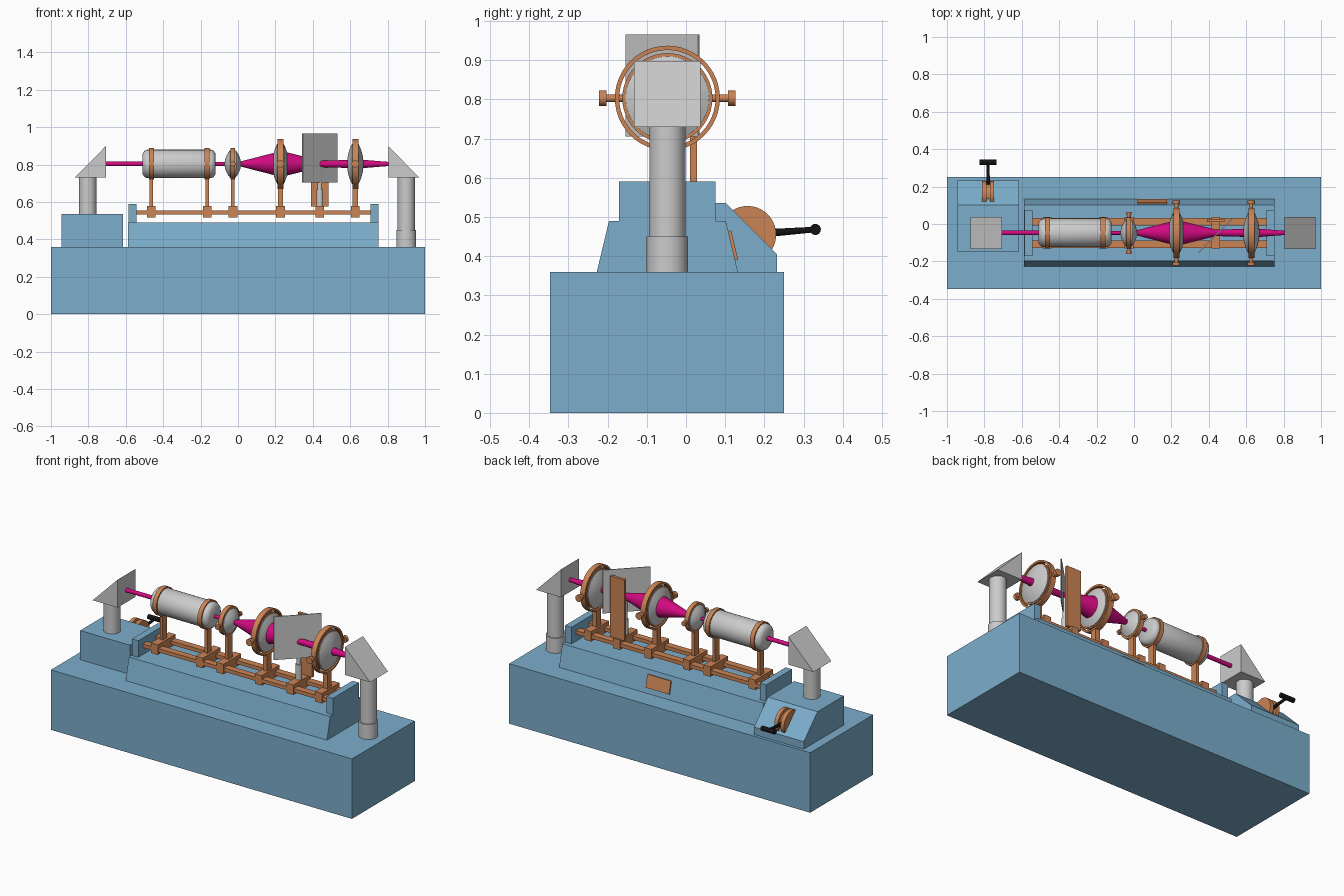
import bpy, bmesh, math
from mathutils import Vector, Matrix

if "Cube" in bpy.data.objects:
    bpy.data.objects.remove(bpy.data.objects["Cube"])

AY, AZ = -0.0475, 0.803          # optical axis


def material(name, rgb):
    m = bpy.data.materials.new(name)
    m.diffuse_color = (*rgb, 1)
    m.use_nodes = True
    m.node_tree.nodes["Principled BSDF"].inputs["Base Color"].default_value = m.diffuse_color
    return m


BLUE = material("blue_paint", (0.2, 0.42, 0.6))
BRASS = material("copper", (0.6, 0.23, 0.09))
PINK = material("beam_pink", (0.65, 0.003, 0.22))
BLACK = material("black", (0.006, 0.006, 0.006))


def finish(name, bm, mat=None, smooth=False):
    bmesh.ops.recalc_face_normals(bm, faces=bm.faces)
    me = bpy.data.meshes.new(name)
    bm.to_mesh(me)
    bm.free()
    ob = bpy.data.objects.new(name, me)
    bpy.context.collection.objects.link(ob)
    if mat:
        me.materials.append(mat)
    if smooth:
        bpy.ops.object.select_all(action='DESELECT')
        ob.select_set(True)
        bpy.context.view_layer.objects.active = ob
        bpy.ops.object.shade_smooth_by_angle(angle=math.radians(35))
    return ob


def box(name, x, y, z, mat=None):
    """Box from (min, max) ranges."""
    bm = bmesh.new()
    bmesh.ops.create_cube(bm, size=1)
    for v in bm.verts:
        v.co = [r[0] + (c + 0.5) * (r[1] - r[0]) for r, c in zip((x, y, z), v.co)]
    return finish(name, bm, mat)


def rod(name, a, b, r1, r2=None, mat=None):
    """Cylinder or cone between two points."""
    a, b = Vector(a), Vector(b)
    bm = bmesh.new()
    rot = (b - a).to_track_quat('Z', 'Y').to_matrix().to_4x4()
    bmesh.ops.create_cone(bm, cap_ends=True, segments=40, radius1=r1,
                          radius2=r1 if r2 is None else r2, depth=(b - a).length,
                          matrix=Matrix.Translation((a + b) / 2) @ rot)
    return finish(name, bm, mat, True)


def prism(name, pts, axis, lo, hi, mat=None):
    """Extrude a side profile along x (points y,z) or along y (points x,z)."""
    bm = bmesh.new()
    vs = [bm.verts.new((lo, p, q) if axis == 'x' else (p, lo, q)) for p, q in pts]
    f = bm.faces.new(vs)
    ext = bmesh.ops.extrude_face_region(bm, geom=[f])['geom']
    d = (hi - lo, 0, 0) if axis == 'x' else (0, hi - lo, 0)
    bmesh.ops.translate(bm, vec=d, verts=[g for g in ext if isinstance(g, bmesh.types.BMVert)])
    return finish(name, bm, mat)


def lathe(name, cx, prof, mat=None, closed=False, n=48):
    """Spin (x offset, radius) points around the optical axis."""
    bm = bmesh.new()
    vs = [bm.verts.new((cx + x, AY, AZ + r)) for x, r in prof]
    edges = [bm.edges.new(p) for p in zip(vs, vs[1:])]
    if closed:
        edges.append(bm.edges.new((vs[-1], vs[0])))
    bmesh.ops.spin(bm, geom=vs + edges, cent=(cx, AY, AZ), axis=(1, 0, 0),
                   angle=math.tau, steps=n)
    bmesh.ops.remove_doubles(bm, verts=bm.verts, dist=1e-5)
    return finish(name, bm, mat, True)


def ring(name, cx, outer, inner, half):
    lathe(name, cx, [(-half, outer), (half, outer), (half, inner), (-half, inner)], BRASS, True)


def lens(name, cx, r, mid, edge):
    half = [(edge + (mid - edge) * (1 - (i / 8) ** 2), r * i / 8) for i in range(9)]
    lathe(name, cx, [(-x, q) for x, q in half] + half[::-1])


def post(name, cx, top, w):
    box(name, (cx - w / 2, cx + w / 2), (AY - 0.02, AY + 0.02), (0.57, top), BRASS)


# Base, bench and end stops
box("base", (-1, 1), (-0.347, 0.25), (0, 0.36), BLUE)
prism("bench", [(AY - 0.18, 0.36), (AY + 0.18, 0.36), (AY + 0.149, 0.49), (AY - 0.149, 0.49)],
      'x', -0.587, 0.75, BLUE)
for side, x in (("left", (-0.585, -0.543)), ("right", (0.708, 0.75))):
    box(side + "_end_stop", x, (AY - 0.123, AY + 0.123), (0.49, 0.59), BLUE)

# Control block with sloped panel
prism("control_block", [(-0.148, 0.36), (0.232, 0.36), (0.232, 0.405), (0.102, 0.535), (-0.148, 0.535)],
      'x', -0.945, -0.615, BLUE)

# Lever quadrant and handle
for i, (x0, x1, r) in enumerate(((-0.812, -0.789, 0.073), (-0.789, -0.771, 0.055), (-0.771, -0.748, 0.073))):
    rod(f"quadrant_disc_{i}", (x0, 0.157, 0.455), (x1, 0.157, 0.455), r, mat=BRASS)
rod("lever_arm", (-0.78, 0.17, 0.456), (-0.78, 0.33, 0.468), 0.011, 0.007, BLACK)
rod("lever_grip", (-0.825, 0.33, 0.468), (-0.735, 0.33, 0.468), 0.014, mat=BLACK)

# Plate on the sloped back of the bench
plate = box("back_plate", (-0.078, 0.078), (-0.004, 0.005), (-0.038, 0.038), BRASS)
plate.location = (0.098, 0.119, 0.428)
plate.rotation_euler.x = math.atan2(0.031, 0.13)

# Rails and carriages
for side, y in (("front", AY - 0.06), ("back", AY + 0.06)):
    box(side + "_rail", (-0.545, 0.71), (y - 0.02, y + 0.02), (0.532, 0.554), BRASS)
for i, x in enumerate((-0.463, -0.165, -0.027, 0.227, 0.437, 0.627)):
    box(f"carriage_{i}", (x - 0.023, x + 0.023), (AY - 0.084, AY + 0.084), (0.517, 0.577), BRASS)

# Laser tube and its clamps
lathe("tube", -0.315, [(-0.195, 0), (-0.195, 0.055), (-0.185, 0.07), (-0.172, 0.076),
                       (0.172, 0.076), (0.185, 0.07), (0.195, 0.055), (0.195, 0)])
for i, x in enumerate((-0.463, -0.165)):
    ring(f"tube_clamp_{i}", x, 0.084, 0.07, 0.013)
    post(f"tube_post_{i}", x, AZ - 0.072, 0.018)

# Small lens with single ring
lens("small_lens", -0.028, 0.072, 0.044, 0.016)
ring("small_lens_ring", -0.028, 0.084, 0.07, 0.013)
post("small_lens_post", -0.028, AZ - 0.073, 0.02)
for s in (-1, 1):
    rod("small_lens_pin", (-0.028, AY + s * 0.075, AZ), (-0.028, AY + s * 0.1, AZ), 0.008, mat=BRASS)
    rod("small_lens_knob", (-0.028, AY + s * 0.098, AZ), (-0.028, AY + s * 0.112, AZ), 0.014, mat=BRASS)

# Large lenses in gimbal rings
for i, x in enumerate((0.227, 0.627)):
    lens(f"large_lens_{i}", x, 0.107, 0.044, 0.018)
    ring(f"inner_ring_{i}", x, 0.115, 0.105, 0.014)
    ring(f"outer_ring_{i}", x, 0.134, 0.123, 0.016)
    post(f"large_lens_post_{i}", x, AZ - 0.127, 0.028)
    for s in (-1, 1):
        rod("gimbal_pin", (x, AY + s * 0.112, AZ), (x, AY + s * 0.16, AZ), 0.01, mat=BRASS)
        rod("gimbal_knob", (x, AY + s * 0.155, AZ), (x, AY + s * 0.174, AZ), 0.02, mat=BRASS)

# Diagonal plate, its stand and the slab behind
mirror = box("diagonal_plate", (-0.131, 0.131), (-0.0025, 0.0025), (-0.13, 0.13))
mirror.location = (0.4375, -0.06, 0.835)
mirror.rotation_euler.z = math.radians(45)
rod("plate_stand", (0.4375, AY, 0.575), (0.4375, AY, 0.667), 0.018)
rod("plate_stem", (0.4375, AY, 0.66), (0.4375, AY, 0.8), 0.012)
box("back_slab", (0.39, 0.485), (0.01, 0.028), (0.575, 0.94), BRASS)

# Turning prisms on columns
for side, s, x, z0 in (("left", -1, -0.803, 0.5), ("right", 1, 0.9, 0.36)):
    near = s * (0.707 if s < 0 else 0.804)
    far = near + s * 0.166
    prism(side + "_prism", [(near, 0.73), (far, 0.73), (near, 0.898)], 'y', AY - 0.085, AY + 0.085)
    rod(side + "_column", (x, AY, z0), (x, AY, 0.731), 0.046)
rod("right_column_foot", (0.9, AY, 0.36), (0.9, AY, 0.45), 0.053)

# Light beam, segment by segment
for i, (x0, r0, x1, r1) in enumerate((
        (-0.71, 0.012, -0.505, 0.012), (-0.125, 0.01, -0.06, 0.01), (0.0, 0.01, 0.21, 0.064),
        (0.245, 0.066, 0.44, 0.017), (0.44, 0.017, 0.61, 0.022), (0.645, 0.024, 0.806, 0.011))):
    rod(f"beam_{i}", (x0, AY, AZ), (x1, AY, AZ), r0, r1, PINK)
